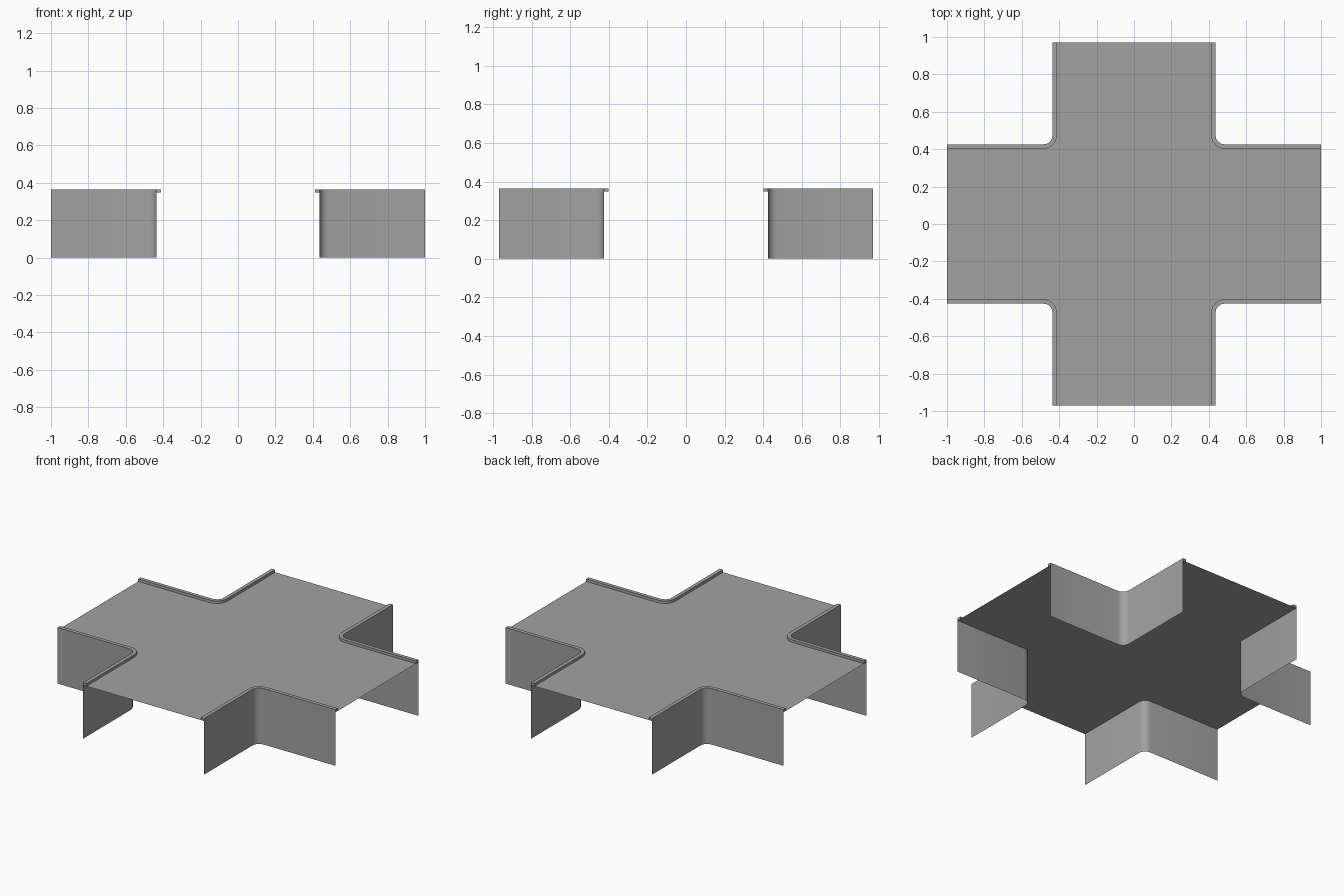
import bpy
import math

cube = bpy.data.objects.get("Cube")
if cube:
    bpy.data.objects.remove(cube, do_unlink=True)

HALF_X, HALF_Y = 1.0, 0.97      # ends of the arms
ARM_X, ARM_Y = 0.436, 0.426     # half widths of the arms
RADIUS = 0.047                  # rounding of the inner corners
LIP = 0.024                     # curb width
DECK_Z, TOP_Z = 0.348, 0.365
STEPS = 4

grey = bpy.data.materials.new("mid grey")
grey.use_nodes = True
colour = (0.36, 0.36, 0.36, 1)
grey.diffuse_color = colour
grey.node_tree.nodes["Principled BSDF"].inputs["Base Color"].default_value = colour


def corner_path(inset):
    """Outline of one quadrant, from the +x arm end round to the +y arm end."""
    cx, cy, r = ARM_X + RADIUS, ARM_Y + RADIUS, RADIUS + inset
    arc = []
    for i in range(STEPS + 1):
        a = -math.pi / 2 * (1 + i / STEPS)
        arc.append((cx + r * math.cos(a), cy + r * math.sin(a)))
    return [(HALF_X, ARM_Y - inset)] + arc + [(ARM_X - inset, HALF_Y)]


def make_object(name, verts, faces):
    mesh = bpy.data.meshes.new(name)
    mesh.from_pydata(verts, [], faces)
    mesh.materials.append(grey)
    obj = bpy.data.objects.new(name, mesh)
    bpy.context.collection.objects.link(obj)
    bpy.ops.object.select_all(action="DESELECT")
    obj.select_set(True)
    bpy.context.view_layer.objects.active = obj
    bpy.ops.object.shade_smooth_by_angle(angle=math.radians(35))
    return obj


def sweep(name, profile, capped=False):
    """Carry (inset, height) points along the corner, mirrored to all four."""
    rails = [[(x, y, z) for x, y in corner_path(inset)] for inset, z in profile]
    n, m = len(rails[0]), len(rails)
    verts = [rail[i] for i in range(n) for rail in rails]
    faces = [(i * m + k, (i + 1) * m + k, (i + 1) * m + k + 1, i * m + k + 1)
             for i in range(n - 1) for k in range(m - 1)]
    if capped:
        faces.append(tuple(range(m)))
        faces.append(tuple(reversed(range((n - 1) * m, n * m))))
    obj = make_object(name, verts, faces)
    mirror = obj.modifiers.new("four corners", "MIRROR")
    mirror.use_axis = (True, True, False)
    mirror.use_mirror_merge = False


# Cross-shaped deck
outline = []
for sx, sy in ((1, 1), (-1, 1), (-1, -1), (1, -1)):
    quarter = [(x * sx, y * sy, DECK_Z) for x, y in corner_path(0)]
    outline += quarter if sx * sy > 0 else quarter[::-1]
make_object("deck", outline, [tuple(range(len(outline)))])

# Thin side walls hanging from the deck edge
sweep("side_walls", [(0, 0), (0, DECK_Z)])

# Raised curb along the deck edge
sweep("curbs", [(0, DECK_Z), (0, TOP_Z), (LIP, TOP_Z), (LIP, DECK_Z)], capped=True)
